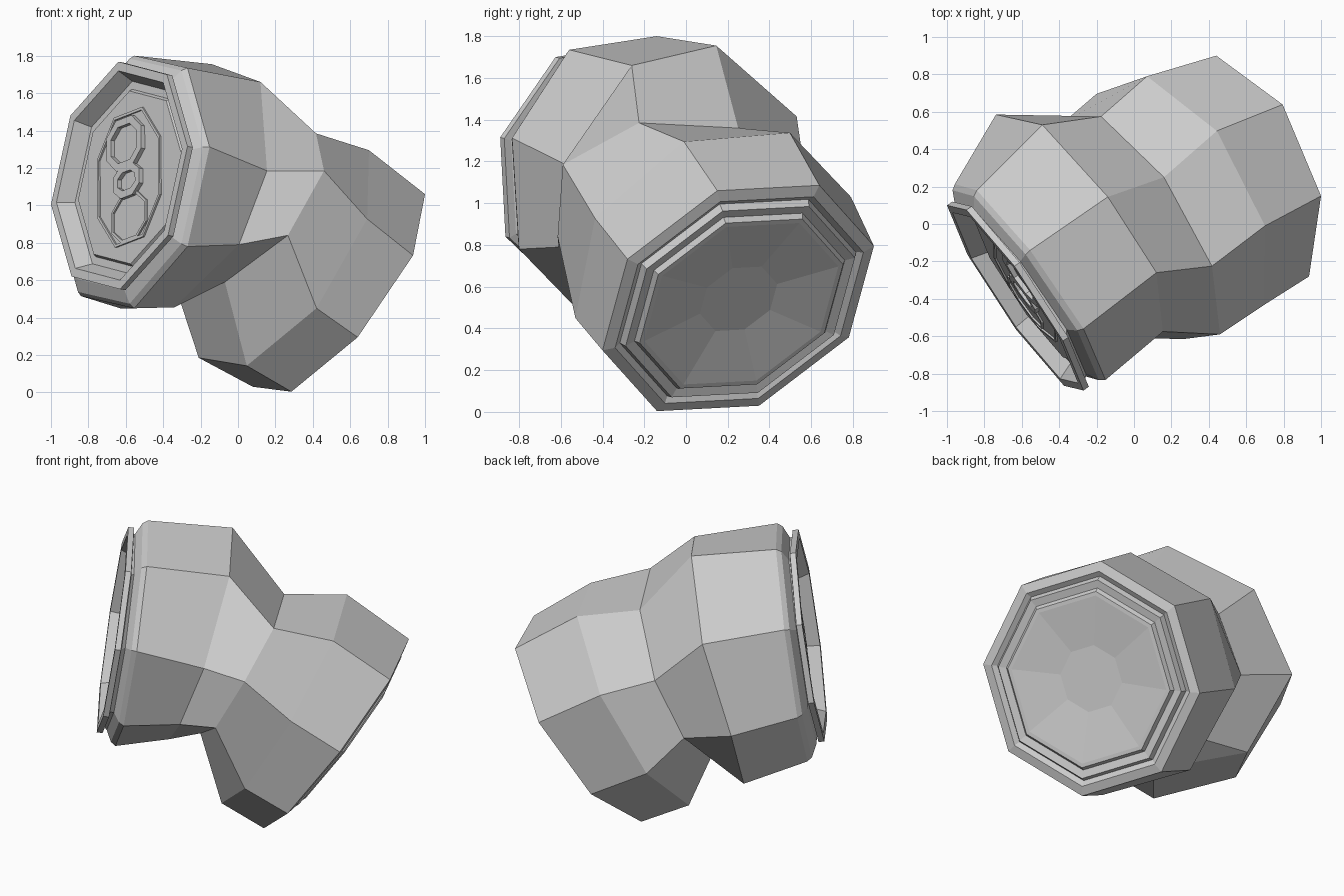
import bpy
import bmesh
import math
from mathutils import Matrix, Vector

cube = bpy.data.objects.get("Cube")
if cube:
    bpy.data.objects.remove(cube, do_unlink=True)

SIDES = 8

metal = bpy.data.materials.new("plain_grey_metal")
metal.use_nodes = True
grey = (0.6, 0.6, 0.6, 1)
metal.diffuse_color = grey
metal.node_tree.nodes["Principled BSDF"].inputs["Base Color"].default_value = grey


def octagon(center, first, third):
    """Ring through two perpendicular spokes around a center."""
    center, first, third = Vector(center), Vector(first), Vector(third)
    angles = [math.tau * i / SIDES for i in range(SIDES)]
    return [center + first * math.cos(a) + third * math.sin(a) for a in angles]


def ring_center(ring):
    return sum(ring, Vector()) / len(ring)


def ring_axis(ring):
    center = ring_center(ring)
    return (ring[0] - center).cross(ring[2] - center).normalized()


def stepped_rings(ring, axis, profile):
    """Scaled copies of a ring, each pushed along its axis."""
    center = ring_center(ring)
    return [[center + (p - center) * scale + axis * push for p in ring]
            for scale, push in profile]


def finish(bm, name):
    bmesh.ops.recalc_face_normals(bm, faces=bm.faces)
    mesh = bpy.data.meshes.new(name)
    bm.to_mesh(mesh)
    bm.free()
    mesh.materials.append(metal)
    obj = bpy.data.objects.new(name, mesh)
    bpy.context.collection.objects.link(obj)
    return obj


def loft(name, rings, closed=False):
    """Skin consecutive rings; cap the ends or close the loop."""
    bm = bmesh.new()
    loops = [[bm.verts.new(p) for p in ring] for ring in rings]
    pairs = list(zip(loops, loops[1:]))
    if closed:
        pairs.append((loops[-1], loops[0]))
    else:
        bm.faces.new(loops[0])
        bm.faces.new(loops[-1])
    for low, high in pairs:
        for i in range(len(low)):
            j = (i + 1) % len(low)
            bm.faces.new((low[i], low[j], high[j], high[i]))
    return finish(bm, name)


# Regular rings of the crushed can
lip = octagon((-.635, -.395, 1.16), (.255, -.23, .54), (.261, -.47, -.32))
shoulder = octagon((-.555, -.31, 1.125), (.285, -.25, .61), (.285, -.49, -.345))
lower_body = octagon((.245, .13, .74), (.455, -.14, .555), (.175, -.66, -.29))
base_edge = octagon((.54, .25, .545), (.46, -.1, .515), (.1, -.65, -.25))

# Irregular rings on either side of the dent
upper_body = [Vector(p) for p in (
    (.12, -.26, 1.66), (.155, -.575, 1.185), (.005, -.61, .79), (-.34, -.225, .455),
    (-.63, .3, .45), (-.738, .585, .9), (-.49, .53, 1.416), (-.14, .145, 1.755))]
pinch = [Vector(p) for p in (
    (.417, -.225, 1.385), (.46, -.59, 1.185), (.267, -.615, .84), (-.07, -.29, .59),
    (-.31, .185, .49), (-.37, .55, .775), (-.176, .575, 1.11), (.16, .25, 1.36))]

lid_axis = -ring_axis(lip)
neck_axis = -ring_axis(shoulder)
base_axis = ring_axis(base_edge)

# Recessed lid and lip, neck, then terraced foot with a shallow dome
lid_profile = [(.7, -.07), (.76, -.07), (.78, -.09), (.85, -.09),
               (.92, 0), (1, 0), (1, -.035), (.94, -.04)]
neck_profile = [(.87, .065), (.97, .03)]
base_profile = [(.915, .015), (.87, -.005), (.845, .03), (.775, .02),
                (.75, .045), (.715, .045), (.285, .005)]

loft("can_body",
     stepped_rings(lip, lid_axis, lid_profile)
     + stepped_rings(shoulder, neck_axis, neck_profile)
     + [shoulder, upper_body, pinch, lower_body, base_edge]
     + stepped_rings(base_edge, base_axis, base_profile))

# Lid frame of reference
lid_center = ring_center(lip) - lid_axis * .07
lid_up = (lip[-1] - ring_center(lip)).normalized()
lid_right = lid_up.cross(lid_axis)
lid_matrix = Matrix((lid_right, lid_up, lid_axis)).transposed().to_4x4()
lid_matrix.translation = lid_center


def lid_loop(x, y, half_w, half_h, height):
    """Cut-corner outline lying on the lid."""
    cut = .45
    corners = [(-1, -cut), (-cut, -1), (cut, -1), (1, -cut),
               (1, cut), (cut, 1), (-cut, 1), (-1, cut)]
    return [lid_matrix @ Vector((x + u * half_w, y + v * half_h, height))
            for u, v in corners]


def lid_frame(name, x, y, half_w, half_h, border, height):
    outer = (half_w, half_h)
    inner = (half_w - border, half_h - border)
    return loft(name, [lid_loop(x, y, *outer, -.005), lid_loop(x, y, *outer, height),
                       lid_loop(x, y, *inner, height), lid_loop(x, y, *inner, -.005)],
                closed=True)


# Lid details
lid_frame("lid_panel_edge", 0, 0, .29, .36, .015, .01)
lid_frame("pull_tab_ring", -.02, .19, .16, .14, .04, .025)
lid_frame("pull_tab_nose", 0, -.02, .12, .09, .04, .025)
lid_frame("mouth_edge", 0, -.22, .16, .13, .015, .01)
